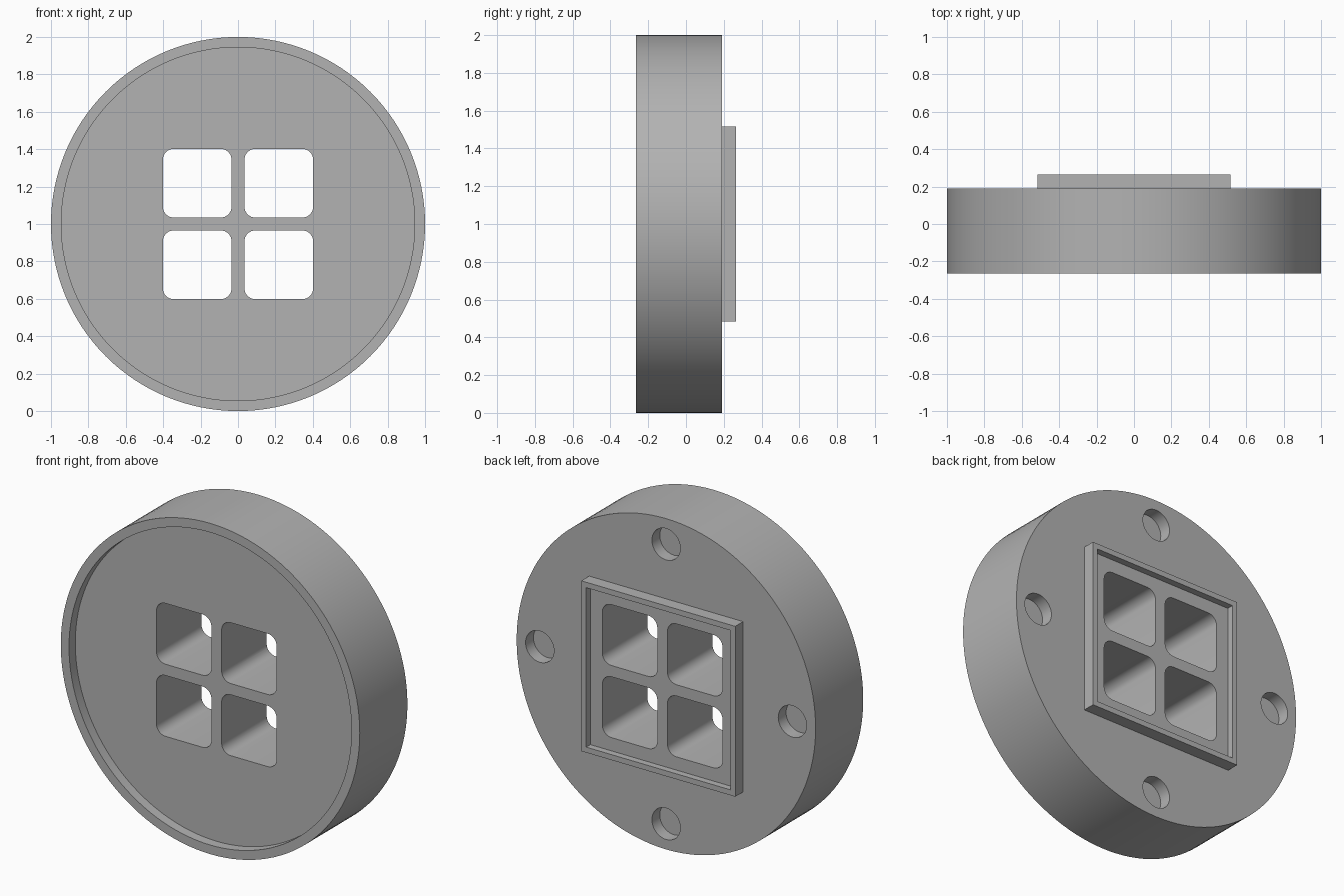
import bpy, bmesh, math
from mathutils import Matrix

if "Cube" in bpy.data.objects:
    bpy.data.objects.remove(bpy.data.objects["Cube"], do_unlink=True)

grey = bpy.data.materials.new("grey")
grey.use_nodes = True
colour = (0.45, 0.45, 0.45, 1)
grey.diffuse_color = colour
grey.node_tree.nodes["Principled BSDF"].inputs["Base Color"].default_value = colour

FRONT, BACK, TOP = -0.265, 0.19, 0.265   # depth levels along y
MID = 1.0                                # height of the axis


def prism(name, outline, y0, y1):
    """Extrude an (x, z) outline from y0 to y1."""
    bm = bmesh.new()
    face = bm.faces.new([bm.verts.new((x, y0, z)) for x, z in outline])
    moved = bmesh.ops.extrude_face_region(bm, geom=[face])["geom"]
    verts = [v for v in moved if isinstance(v, bmesh.types.BMVert)]
    bmesh.ops.translate(bm, verts=verts, vec=(0, y1 - y0, 0))
    bmesh.ops.recalc_face_normals(bm, faces=bm.faces[:])
    mesh = bpy.data.meshes.new(name)
    bm.to_mesh(mesh)
    bm.free()
    mesh.materials.append(grey)
    obj = bpy.data.objects.new(name, mesh)
    bpy.context.collection.objects.link(obj)
    return obj


def circle(cx, cz, r, n):
    return [(cx + r * math.cos(math.tau * i / n), cz + r * math.sin(math.tau * i / n))
            for i in range(n)]


def rounded_square(cx, cz, half, r=0.0, steps=8):
    if r == 0:
        return [(cx + sx * half, cz + sz * half)
                for sx, sz in ((1, 1), (-1, 1), (-1, -1), (1, -1))]
    points = []
    for q, (sx, sz) in enumerate(((1, 1), (-1, 1), (-1, -1), (1, -1))):
        for i in range(steps + 1):
            a = (q + i / steps) * math.pi / 2
            points.append((cx + sx * (half - r) + r * math.cos(a),
                           cz + sz * (half - r) + r * math.sin(a)))
    return points


def combine(target, tool, operation):
    mod = target.modifiers.new(tool.name, "BOOLEAN")
    mod.operation, mod.solver, mod.object = operation, "EXACT", tool
    bpy.context.view_layer.objects.active = target
    bpy.ops.object.modifier_apply(modifier=mod.name)
    bpy.data.objects.remove(tool, do_unlink=True)


# Round body with the raised square collar on its back
body = prism("round_body", circle(0, MID, 1.0, 128), FRONT, BACK)
combine(body, prism("collar", rounded_square(0, MID, 0.515), 0, TOP), "UNION")

# Shallow recesses in the front face and inside the collar
combine(body, prism("front_recess", circle(0, MID, 0.945, 128), FRONT - 0.1, FRONT + 0.06),
        "DIFFERENCE")
combine(body, prism("collar_recess", rounded_square(0, MID, 0.482), TOP - 0.04, TOP + 0.1),
        "DIFFERENCE")

# Four square through windows
for sx in (-1, 1):
    for sz in (-1, 1):
        outline = rounded_square(sx * 0.218, MID + sz * 0.218, 0.184, 0.06)
        combine(body, prism("window", outline, -0.5, 0.5), "DIFFERENCE")

# Four blind round holes in the back
for k in range(4):
    a = k * math.pi / 2
    outline = circle(0.845 * math.cos(a), MID + 0.845 * math.sin(a), 0.095, 40)
    combine(body, prism("blind_hole", outline, BACK - 0.075, 0.5), "DIFFERENCE")

# Smooth curved walls, sharp rims
bpy.ops.object.select_all(action="DESELECT")
body.select_set(True)
bpy.context.view_layer.objects.active = body
bpy.ops.object.shade_smooth_by_angle(angle=math.radians(30))
